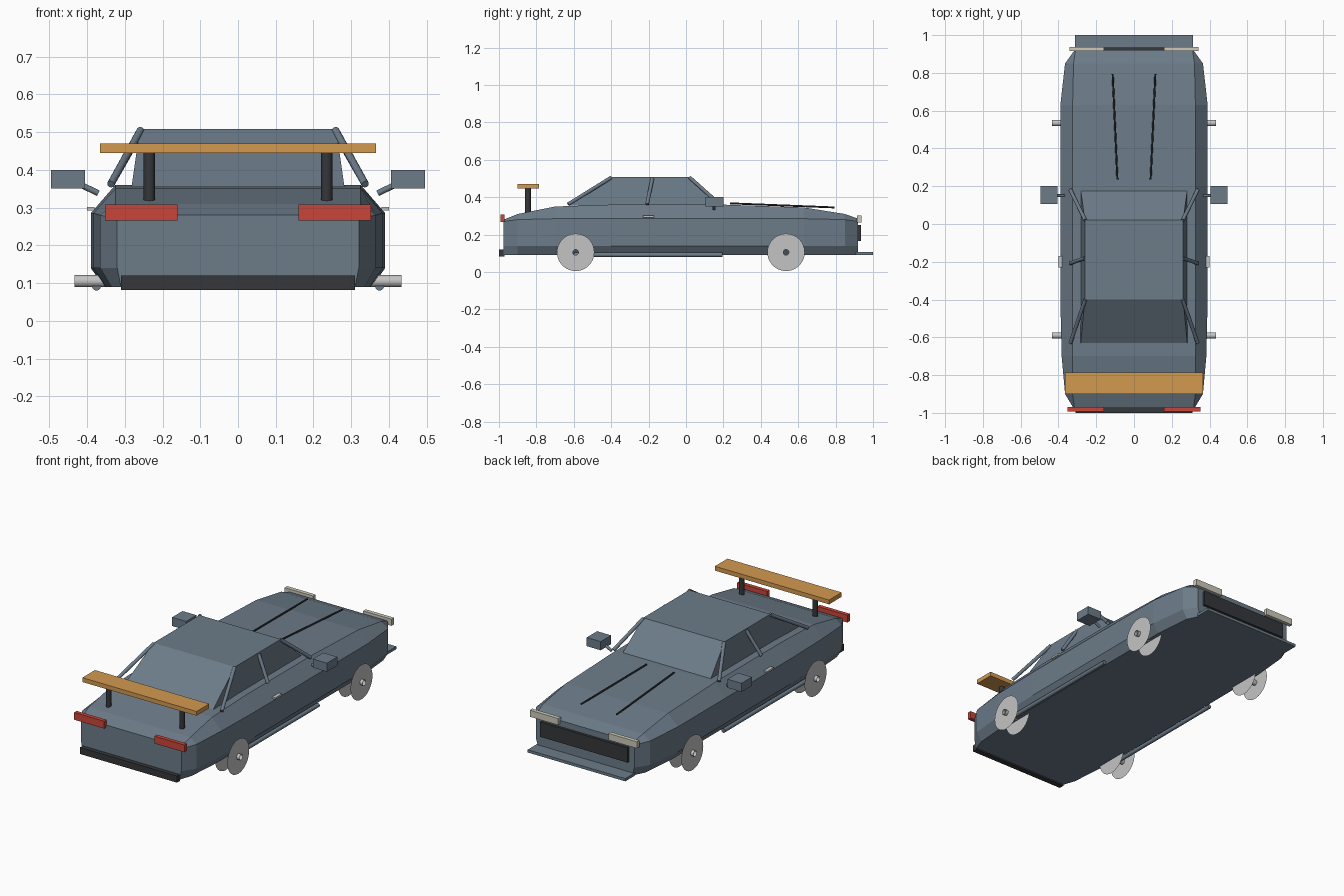
import bpy, bmesh, math
from mathutils import Vector

if "Cube" in bpy.data.objects:
    bpy.data.objects.remove(bpy.data.objects["Cube"])


def material(name, rgb):
    m = bpy.data.materials.new(name)
    m.use_nodes = True
    m.diffuse_color = (*rgb, 1)
    m.node_tree.nodes["Principled BSDF"].inputs["Base Color"].default_value = (*rgb, 1)
    return m


SLATE = material("slate_blue", (0.15, 0.2, 0.25))
BLACK = material("charcoal", (0.035, 0.038, 0.043))
GREY = material("light_grey", (0.55, 0.55, 0.55))
ORANGE = material("orange", (0.65, 0.32, 0.08))
RED = material("red", (0.6, 0.06, 0.04))
CREAM = material("cream", (0.62, 0.6, 0.5))


def finish(name, bm, mat, smooth=False):
    bmesh.ops.recalc_face_normals(bm, faces=bm.faces)
    me = bpy.data.meshes.new(name)
    bm.to_mesh(me)
    bm.free()
    me.materials.append(mat)
    ob = bpy.data.objects.new(name, me)
    bpy.context.collection.objects.link(ob)
    if smooth:
        bpy.ops.object.select_all(action='DESELECT')
        ob.select_set(True)
        bpy.context.view_layer.objects.active = ob
        bpy.ops.object.shade_smooth_by_angle(angle=math.radians(35))
    return ob


def loft(name, rings, mat):
    """Skin a list of closed rings and cap both ends."""
    bm = bmesh.new()
    rows = [[bm.verts.new(p) for p in r] for r in rings]
    n = len(rows[0])
    for a, b in zip(rows, rows[1:]):
        for i in range(n):
            j = (i + 1) % n
            bm.faces.new((a[i], a[j], b[j], b[i]))
    bm.faces.new(rows[0])
    bm.faces.new(rows[-1])
    return finish(name, bm, mat)


def rect(hw, y0, y1, z):
    return [(-hw, y0, z), (hw, y0, z), (hw, y1, z), (-hw, y1, z)]


def box(name, x, y, z, mat):
    bm = bmesh.new()
    bmesh.ops.create_cube(bm, size=1)
    for v in bm.verts:
        for k, (lo, hi) in enumerate((x, y, z)):
            v.co[k] = lo if v.co[k] < 0 else hi
    return finish(name, bm, mat)


def rod(name, a, b, r, mat, sides=12, caps=True):
    a, b = Vector(a), Vector(b)
    d = b - a
    bm = bmesh.new()
    bmesh.ops.create_cone(bm, cap_ends=caps, segments=sides, radius1=r, radius2=r, depth=d.length)
    bm.transform(d.to_track_quat('Z', 'Y').to_matrix().to_4x4())
    bmesh.ops.translate(bm, verts=bm.verts, vec=(a + b) / 2)
    return finish(name, bm, mat, True)


def disc(name, x, y, z, r_out, r_in, mat, sides=40):
    """Flat ring standing in the yz plane."""
    bm = bmesh.new()
    rows = []
    for r in (r_in, r_out):
        rows.append([bm.verts.new((x, y + r * math.cos(t), z + r * math.sin(t)))
                     for t in (2 * math.pi * i / sides for i in range(sides))])
    for i in range(sides):
        j = (i + 1) % sides
        bm.faces.new((rows[0][i], rows[0][j], rows[1][j], rows[1][i]))
    return finish(name, bm, mat)


# Body shell: y, sill half width, side half width, belt z, top half width, top z
stations = [
    (-0.975, 0.31, 0.32, 0.27, 0.315, 0.28),
    (-0.9, 0.335, 0.365, 0.28, 0.325, 0.31),
    (-0.7, 0.35, 0.383, 0.285, 0.325, 0.35),
    (-0.4, 0.355, 0.39, 0.285, 0.325, 0.36),
    (0.2, 0.355, 0.39, 0.285, 0.325, 0.36),
    (0.63, 0.355, 0.39, 0.285, 0.325, 0.345),
    (0.85, 0.335, 0.365, 0.28, 0.32, 0.31),
    (0.92, 0.30, 0.315, 0.27, 0.31, 0.285),
]
rings = []
for y, ws, w, zb, wt, zt in stations:
    half = [(ws, y, 0.09), (w, y, 0.14), (w, y, zb), (wt, y, zt)]
    rings.append(half + [(-x, yy, z) for x, yy, z in reversed(half)])
loft("body", rings, SLATE)

# Cabin
loft("cabin", [rect(0.282, -0.63, 0.18, 0.355), rect(0.26, -0.4, 0.02, 0.508)], SLATE)

# Single full-width parts
box("rear_bumper", (-0.31, 0.31), (-1, -0.97), (0.082, 0.12), BLACK)
box("front_lip", (-0.312, 0.312), (0.91, 1), (0.09, 0.106), SLATE)
box("grille", (-0.28, 0.28), (0.91, 0.935), (0.165, 0.25), BLACK)
box("spoiler_wing", (-0.365, 0.365), (-0.9, -0.785), (0.445, 0.47), ORANGE)

# Paired parts
for side, s in (("left", 1), ("right", -1)):
    def span(a, b):
        return tuple(sorted((s * a, s * b)))
    box(side + "_tail_light", span(0.16, 0.352), (-0.993, -0.97), (0.266, 0.308), RED)
    box(side + "_headlight", span(0.16, 0.342), (0.915, 0.938), (0.265, 0.303), CREAM)
    box(side + "_mirror", span(0.405, 0.495), (0.105, 0.2), (0.35, 0.4), SLATE)
    rod(side + "_mirror_arm", (s * 0.37, 0.15, 0.338), (s * 0.42, 0.15, 0.362), 0.008, SLATE)
    box(side + "_door_handle", span(0.38, 0.4), (-0.23, -0.17), (0.292, 0.302), GREY)
    rod(side + "_spoiler_post", (s * 0.235, -0.845, 0.31), (s * 0.235, -0.845, 0.447), 0.015, BLACK, 20)
    rod(side + "_hood_strip", (s * 0.113, 0.795, 0.345), (s * 0.088, 0.235, 0.367), 0.005, BLACK, 8)
    rod(side + "_sill_pipe", (s * 0.375, -0.6, 0.092), (s * 0.375, 0.195, 0.092), 0.012, SLATE)
    # Roof pillars
    rod(side + "_front_pillar", (s * 0.337, 0.18, 0.362), (s * 0.258, 0.02, 0.505), 0.01, SLATE)
    rod(side + "_middle_pillar", (s * 0.337, -0.208, 0.362), (s * 0.258, -0.18, 0.5), 0.01, SLATE)
    rod(side + "_rear_pillar", (s * 0.337, -0.63, 0.362), (s * 0.258, -0.4, 0.505), 0.01, SLATE)
    # Wheels: two flat discs on an open hub tube
    for end, y in (("rear", -0.59), ("front", 0.535)):
        name = side + "_" + end
        disc(name + "_wheel_outer", s * 0.415, y, 0.105, 0.1, 0.015, GREY)
        disc(name + "_wheel_inner", s * 0.335, y, 0.105, 0.1, 0.015, GREY)
        rod(name + "_hub", (s * 0.335, y, 0.105), (s * 0.433, y, 0.105), 0.016, GREY, 24, False)
